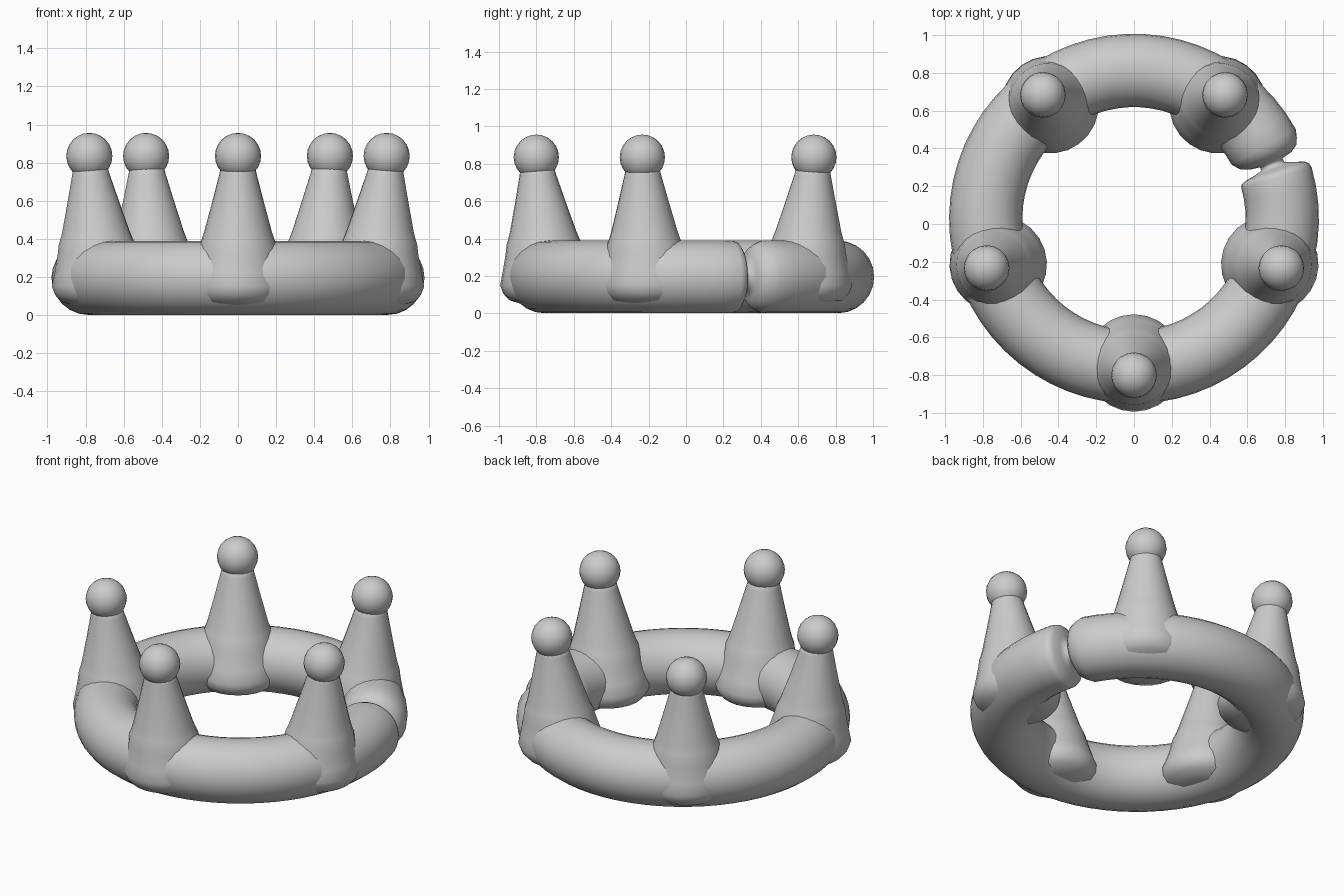
import bpy, bmesh, math
from mathutils import Vector

if "Cube" in bpy.data.objects:
    bpy.data.objects.remove(bpy.data.objects["Cube"])

grey = bpy.data.materials.new("light_grey")
grey.diffuse_color = (0.6, 0.6, 0.6, 1)
grey.use_nodes = True
grey.node_tree.nodes["Principled BSDF"].inputs["Base Color"].default_value = grey.diffuse_color


def skin(name, rings, closed):
    """Join successive rings of points into a smooth tube."""
    bm = bmesh.new()
    loops = [[bm.verts.new(p) for p in ring] for ring in rings]
    n = len(loops[0])
    pairs = list(zip(loops, loops[1:]))
    if closed:
        pairs.append((loops[-1], loops[0]))
    for a, b in pairs:
        for i in range(n):
            j = (i + 1) % n
            bm.faces.new((a[i], a[j], b[j], b[i]))
    if not closed:
        bm.faces.new(loops[0])
        bm.faces.new(loops[-1])
    bmesh.ops.recalc_face_normals(bm, faces=bm.faces)
    for f in bm.faces:
        f.smooth = True
    mesh = bpy.data.meshes.new(name)
    bm.to_mesh(mesh)
    bm.free()
    mesh.materials.append(grey)
    obj = bpy.data.objects.new(name, mesh)
    bpy.context.collection.objects.link(obj)
    return obj


# Ring band: a round tube pinched to a thin neck on the right side
MAJOR, MINOR, CY = 0.785, 0.194, 0.028
stations = [(16.0, MINOR), (17.6, 0.187), (18.6, 0.165), (19.6, 0.11), (20.6, 0.065),
            (22.2, 0.065), (23.0, 0.12), (24.5, 0.160), (26.5, 0.178), (29.0, MINOR)]
stations += [(29 + 347 * k / 60, MINOR) for k in range(1, 60)]
rings = []
for deg, r in stations:
    t = math.radians(deg)
    ring = []
    for k in range(24):
        u = 2 * math.pi * k / 24
        d = MAJOR + r * math.cos(u)
        ring.append(Vector((d * math.cos(t), CY + d * math.sin(t),
                            0.195 + r * math.sin(u))))
    rings.append(ring)
skin("ring_band", rings, True)

# Crown points: cones leaning slightly outward, flared into the band
profile = [(0.04, 0.12), (0.07, 0.215), (0.105, 0.245), (0.15, 0.258), (0.22, 0.238),
           (0.32, 0.212), (0.37, 0.202), (0.40, 0.190), (0.44, 0.177),
           (0.60, 0.134), (0.74, 0.098), (0.80, 0.085)]
for i in range(5):
    a = math.radians(-90 + 72 * i)
    out = Vector((math.cos(a), math.sin(a), 0))
    side = Vector((-math.sin(a), math.cos(a), 0))

    def axis(z):
        return Vector((0, 0.02, z)) + out * (0.755 + 0.094 * (z - 0.14))

    rings = [[axis(z) + (out * math.cos(u) + side * math.sin(u)) * r
              for u in (2 * math.pi * k / 24 for k in range(24))]
             for z, r in profile]
    skin(f"crown_point_{i + 1}", rings, False)

    # Ball on the tip
    bpy.ops.mesh.primitive_uv_sphere_add(segments=20, ring_count=12, radius=0.121,
                                         location=axis(0.835))
    ball = bpy.context.object
    ball.name = f"tip_ball_{i + 1}"
    ball.data.materials.append(grey)
    bpy.ops.object.shade_smooth()
